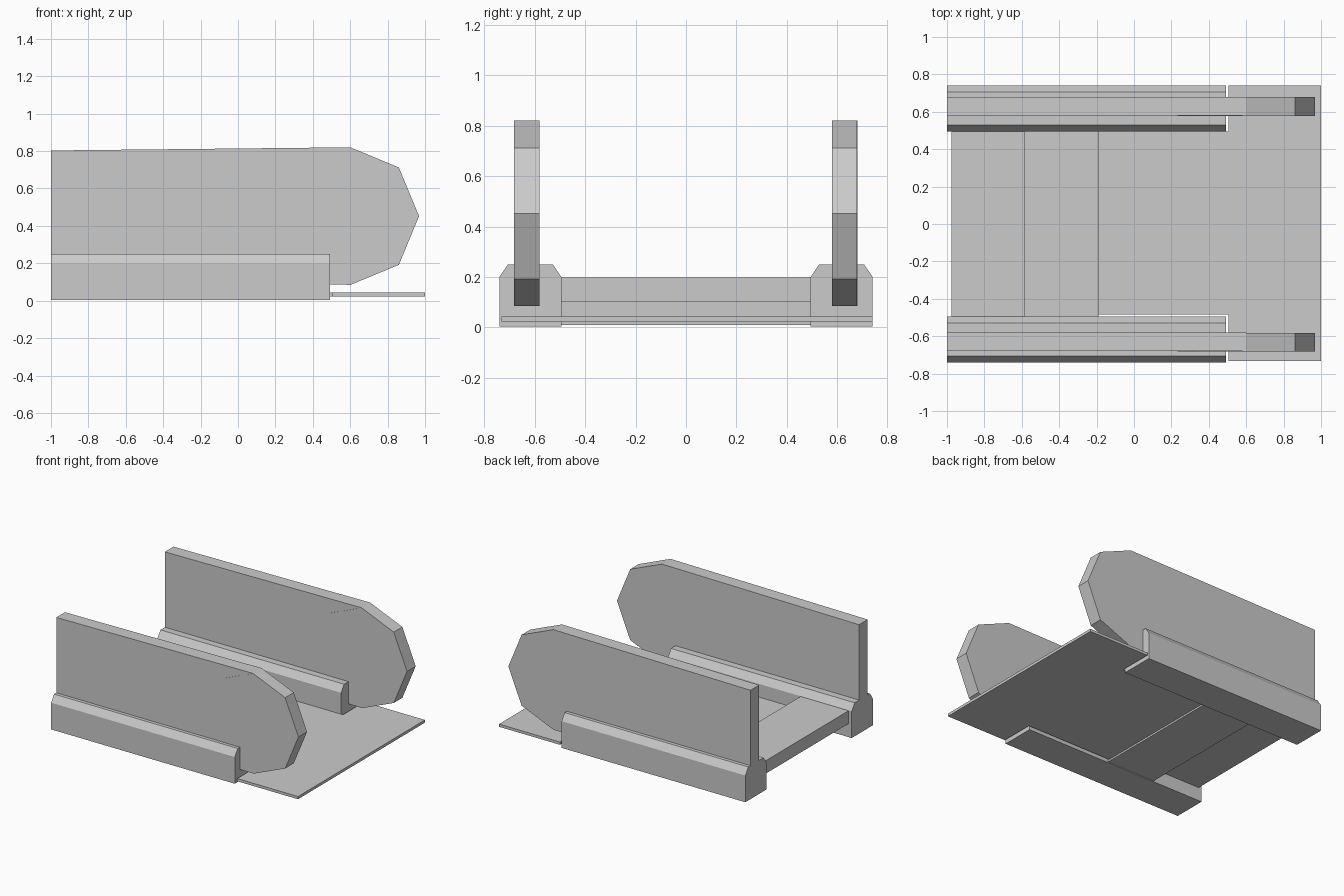
import bpy, bmesh, math

if "Cube" in bpy.data.objects:
    bpy.data.objects.remove(bpy.data.objects["Cube"])


def prism(name, profile, axis, lo, hi):
    """Extrude a 2D profile along x (y,z), y (x,z) or z (x,y)."""
    place = {'x': lambda a, b: (lo, a, b),
             'y': lambda a, b: (a, lo, b),
             'z': lambda a, b: (a, b, lo)}[axis]
    bm = bmesh.new()
    face = bm.faces.new([bm.verts.new(place(a, b)) for a, b in profile])
    ext = bmesh.ops.extrude_face_region(bm, geom=[face])
    step = [(hi - lo) if axis == k else 0 for k in 'xyz']
    moved = [g for g in ext['geom'] if isinstance(g, bmesh.types.BMVert)]
    bmesh.ops.translate(bm, verts=moved, vec=step)
    bmesh.ops.recalc_face_normals(bm, faces=bm.faces)
    mesh = bpy.data.meshes.new(name)
    bm.to_mesh(mesh)
    bm.free()
    obj = bpy.data.objects.new(name, mesh)
    bpy.context.collection.objects.link(obj)
    return obj


def rect(a0, a1, b0, b1):
    return [(a0, b0), (a1, b0), (a1, b1), (a0, b1)]


for side, s in (("right", -1), ("left", 1)):
    # base rail with chamfered top edges
    rail = [(0.494, 0.004), (0.74, 0.004), (0.74, 0.2),
            (0.706, 0.25), (0.528, 0.25), (0.494, 0.2)]
    prism(f"{side}_rail", [(s * y, z) for y, z in rail], 'x', -1, 0.492)

    # upright panel, tapering very slightly towards the back
    panel = [(-1, 0.1), (0.6, 0.085), (0.6, 0.82), (-1, 0.803)]
    prism(f"{side}_panel", panel, 'y', s * 0.63 - 0.05, s * 0.63 + 0.05)

    # octagonal panel nose, set a hair towards the front
    nose = [(0.6 + 0.368 * math.cos(i * math.pi / 4),
             0.452 + 0.368 * math.sin(i * math.pi / 4)) for i in range(8)]
    prism(f"{side}_panel_nose", nose, 'y', s * 0.63 - 0.0515, s * 0.63 + 0.0485)

# T-shaped floor plate
plate = [(-0.19, -0.484), (0.506, -0.484), (0.506, -0.732), (1, -0.732),
         (1, 0.74), (0.506, 0.74), (0.506, 0.494), (-0.19, 0.494)]
prism("floor_plate", plate, 'z', 0.023, 0.043)

# steps rising between the rails
prism("lower_step", rect(-0.585, -0.19, -0.496, 0.496), 'z', 0.01, 0.103)
prism("upper_step", rect(-0.975, -0.585, -0.496, 0.496), 'z', 0.103, 0.198)
